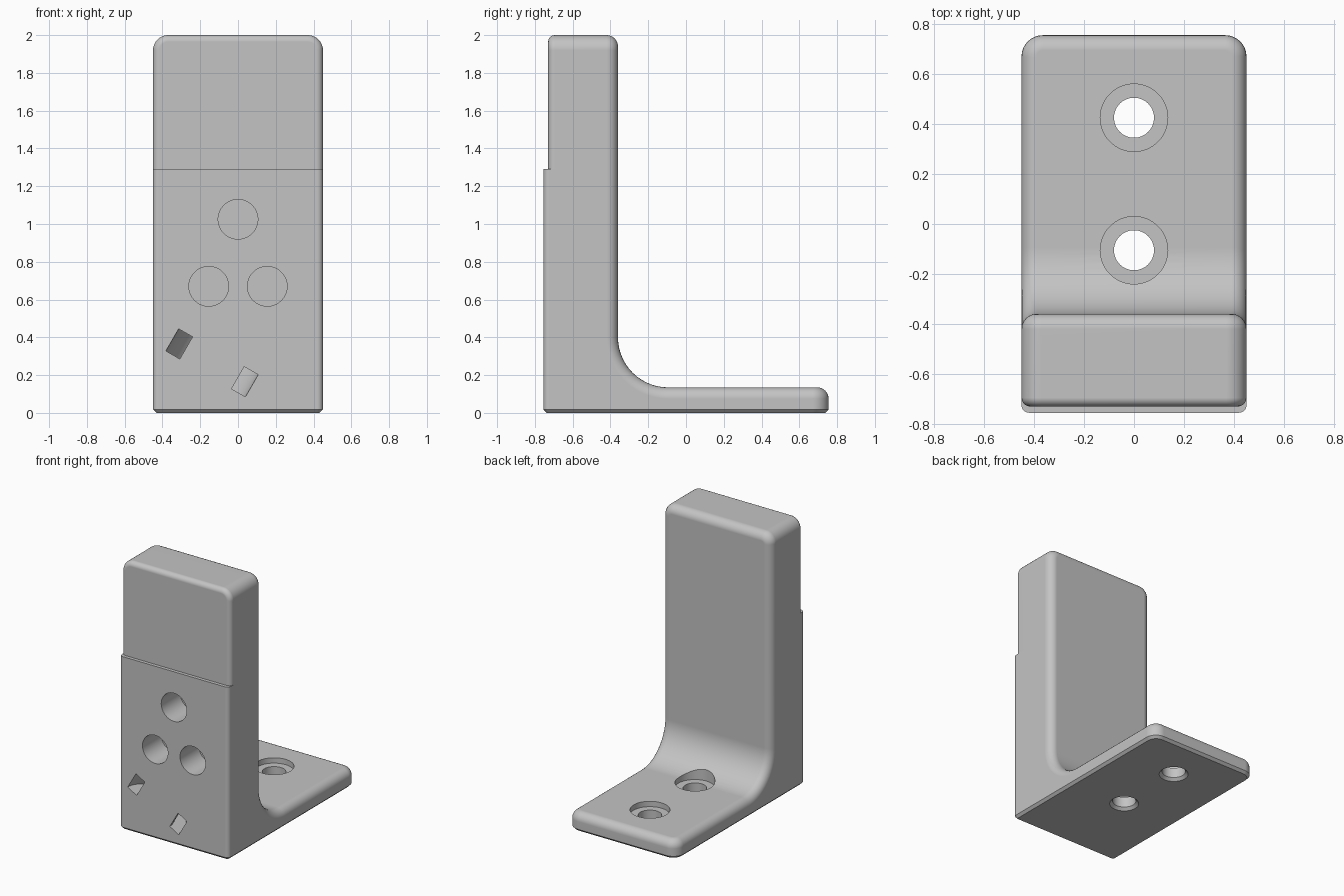
import bpy, bmesh, math
from mathutils import Matrix, Vector

if "Cube" in bpy.data.objects:
    bpy.data.objects.remove(bpy.data.objects["Cube"])

grey = bpy.data.materials.new("plain_grey")
grey.diffuse_color = (0.55, 0.55, 0.55, 1)
grey.use_nodes = True
grey.node_tree.nodes["Principled BSDF"].inputs["Base Color"].default_value = grey.diffuse_color

W, FRONT, BACK = 0.45, -0.755, 0.755     # half width, front and rear faces
STEP, INNER, PLATE = 1.29, -0.36, 0.135  # ledge height, upright back, base thickness


def near(a, b):
    return abs(a - b) < 1e-4


def prism(profile):
    """Extrude a (y, z) outline across the full width."""
    bm = bmesh.new()
    face = bm.faces.new([bm.verts.new((-W, y, z)) for y, z in profile])
    ext = bmesh.ops.extrude_face_region(bm, geom=[face])["geom"]
    moved = [g for g in ext if isinstance(g, bmesh.types.BMVert)]
    bmesh.ops.translate(bm, verts=moved, vec=(2 * W, 0, 0))
    bmesh.ops.recalc_face_normals(bm, faces=bm.faces)
    return bm


def bevel(bm, test, width, segments):
    bm.normal_update()
    edges = [e for e in bm.edges if test(e)]
    bmesh.ops.bevel(bm, geom=edges, offset=width, offset_type='OFFSET', segments=segments,
                    profile=0.5, affect='EDGES', clamp_overlap=False)


def along(e, axis):
    d = (e.verts[1].co - e.verts[0].co).normalized()
    return abs(d[axis]) > 0.999


def both(e, axis, value):
    return all(near(v.co[axis], value) for v in e.verts)


def make_object(name, bm):
    me = bpy.data.meshes.new(name)
    bm.to_mesh(me)
    bm.free()
    ob = bpy.data.objects.new(name, me)
    bpy.context.collection.objects.link(ob)
    me.materials.append(grey)
    return ob


def select_only(ob):
    bpy.ops.object.select_all(action='DESELECT')
    ob.select_set(True)
    bpy.context.view_layer.objects.active = ob


def finish(ob):
    select_only(ob)
    bpy.ops.object.shade_smooth_by_angle(angle=math.radians(30))
    wn = ob.modifiers.new("even_shading", 'WEIGHTED_NORMAL')
    wn.keep_sharp = True


def lathe(bm, profile, origin, axis, n=64):
    """Add a closed (radius, height) outline turned around an axis."""
    m = Matrix.Translation(origin) @ Vector(axis).to_track_quat('Z', 'Y').to_matrix().to_4x4()
    rings = [[bm.verts.new(m @ Vector((r * math.cos(2 * math.pi * i / n),
                                       r * math.sin(2 * math.pi * i / n), h)))
              for r, h in profile] for i in range(n)]
    k = len(profile)
    for i in range(n):
        a, b = rings[i], rings[(i + 1) % n]
        for j in range(k):
            if profile[j][0] == 0 and profile[(j + 1) % k][0] == 0:
                continue
            bm.faces.new((a[j], b[j], b[(j + 1) % k], a[(j + 1) % k]))


# lower body: thick lower upright, inner fillet and base plate
R = 0.265
arc = [(INNER + R - R * math.cos(t), PLATE + R - R * math.sin(t))
       for t in (math.pi / 2 * i / 14 for i in range(15))]
bm = prism([(FRONT, 0), (FRONT, STEP), (INNER, STEP)] + arc + [(BACK, PLATE), (BACK, 0)])
bevel(bm, lambda e: along(e, 2) and both(e, 1, BACK), 0.085, 8)
bevel(bm, lambda e: along(e, 2) and both(e, 1, FRONT), 0.03, 5)
bevel(bm, lambda e: both(e, 2, 0), 0.018, 1)


def is_inner(f):
    c, n = f.calc_center_bounds(), f.normal
    return abs(n.x) < 0.01 and n.y > -0.01 and n.z > -0.01 and c.y < 0.7 and c.z < STEP - 0.01


bevel(bm, lambda e: sum(is_inner(f) for f in e.link_faces) == 1 and not both(e, 2, STEP), 0.06, 6)
lower = make_object("lower_bracket", bm)

# cutters: three blind front holes, two counterbored base holes, curved tie slot
cut = bmesh.new()
for x, z in ((0, 1.025), (-0.155, 0.67), (0.155, 0.67)):
    lathe(cut, [(0, -0.1), (0.105, -0.1), (0.105, 0.22), (0, 0.22)], (x, FRONT, z), (0, 1, 0))
for y in (0.425, -0.105):
    lathe(cut, [(0, -0.02), (0.12, -0.02), (0.08, 0.02), (0.08, 0.095),
                (0.135, 0.095), (0.135, 0.6), (0, 0.6)], (0, y, 0), (0, 0, 1))
lathe(cut, [(0.158, -0.0675), (0.243, -0.0675), (0.243, 0.0675), (0.158, 0.0675)],
      (-0.1375, FRONT, 0.265), (0.5, 0, 0.866), 96)
bmesh.ops.remove_doubles(cut, verts=cut.verts, dist=1e-5)
bmesh.ops.recalc_face_normals(cut, faces=cut.faces)
cutter = make_object("hole_cutter", cut)
cutter.hide_render = True
mod = lower.modifiers.new("holes", 'BOOLEAN')
mod.operation, mod.solver, mod.object = 'DIFFERENCE', 'EXACT', cutter
select_only(lower)
bpy.ops.object.modifier_apply(modifier=mod.name)
bpy.data.objects.remove(cutter)
finish(lower)

# upper body: slightly thinner upright top, set back behind the ledge
TOP_FRONT = -0.73
bm = prism([(TOP_FRONT, STEP), (TOP_FRONT, 2), (INNER, 2), (INNER, STEP)])
bevel(bm, lambda e: along(e, 1) and both(e, 2, 2), 0.08, 8)
bevel(bm, lambda e: both(e, 1, INNER) and not both(e, 2, STEP), 0.06, 6)
bevel(bm, lambda e: both(e, 1, TOP_FRONT) and not both(e, 2, STEP), 0.035, 5)
hidden = [f for f in bm.faces if near(f.calc_center_bounds().z, STEP)]
bmesh.ops.delete(bm, geom=hidden, context='FACES_ONLY')
finish(make_object("upper_upright", bm))
